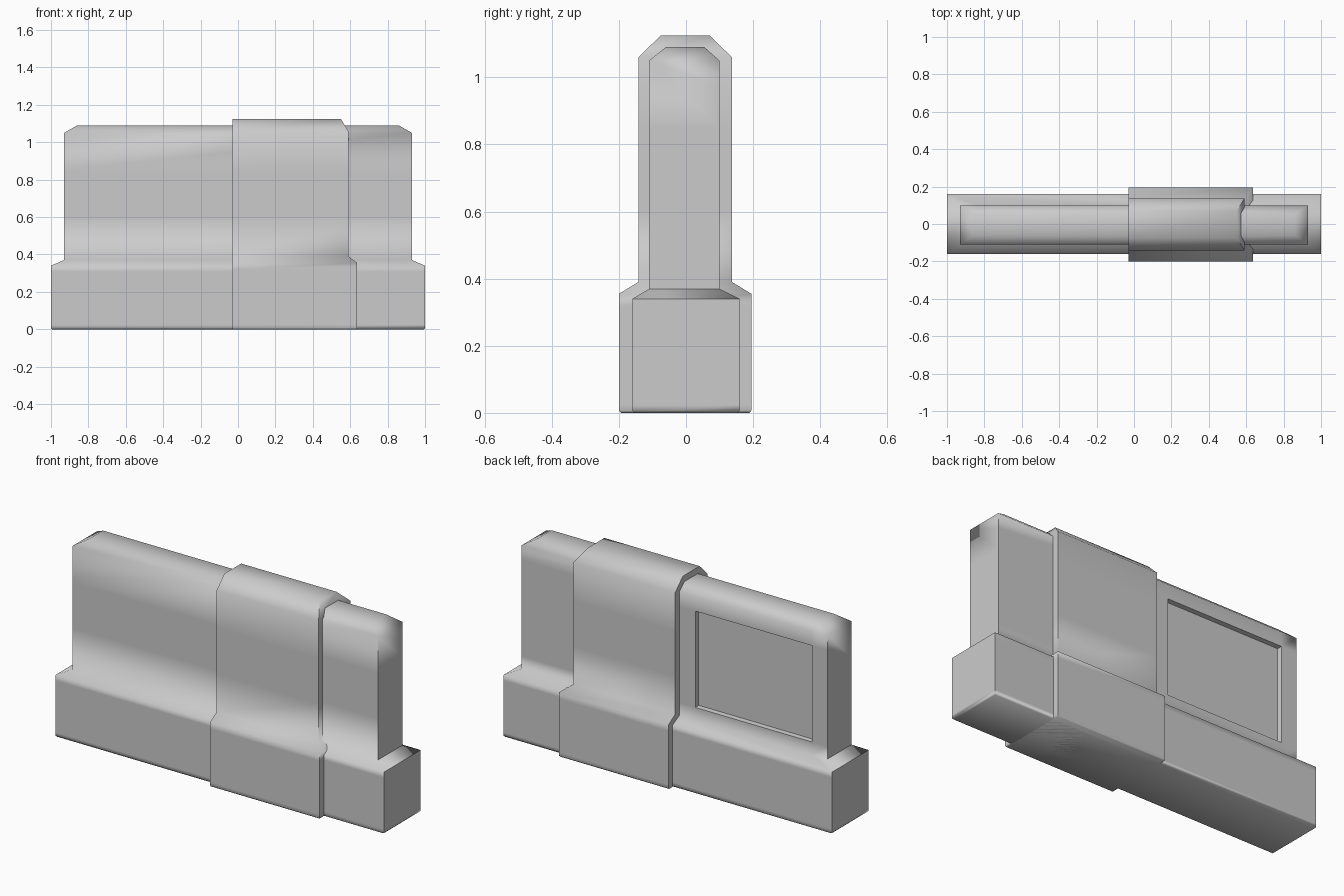
import bpy, bmesh, math
from mathutils import Vector

cube = bpy.data.objects.get("Cube")
if cube:
    bpy.data.objects.remove(cube, do_unlink=True)

concrete = bpy.data.materials.new("concrete_grey")
concrete.use_nodes = True
GREY = (0.6, 0.6, 0.6, 1)
concrete.diffuse_color = GREY
concrete.node_tree.nodes["Principled BSDF"].inputs["Base Color"].default_value = GREY


def stack(rings):
    """Closed solid from rectangular rings (x0, x1, y0, y1, z), bottom to top."""
    bm = bmesh.new()
    loops = [[bm.verts.new((x, y, z)) for x, y in ((x0, y0), (x1, y0), (x1, y1), (x0, y1))]
             for x0, x1, y0, y1, z in rings]
    for low, high in zip(loops, loops[1:]):
        for i in range(4):
            j = (i + 1) % 4
            bm.faces.new((low[i], low[j], high[j], high[i]))
    bm.faces.new(loops[0][::-1])
    bm.faces.new(loops[-1])
    return bm


def finish(bm, name):
    bmesh.ops.recalc_face_normals(bm, faces=bm.faces)
    mesh = bpy.data.meshes.new(name)
    bm.to_mesh(mesh)
    bm.free()
    mesh.materials.append(concrete)
    obj = bpy.data.objects.new(name, mesh)
    bpy.context.collection.objects.link(obj)
    bpy.ops.object.select_all(action='DESELECT')
    obj.select_set(True)
    bpy.context.view_layer.objects.active = obj
    bpy.ops.object.shade_smooth_by_angle(angle=math.radians(65))


# Barrier wall: wide foot, sloped shoulder, upright slab with chamfered top
wall = stack([(-x, x, y0, y1, z) for x, y0, y1, z in (
    (0.994, -0.154, 0.154, 0), (1, -0.16, 0.16, 0.007), (1, -0.16, 0.16, 0.025),
    (1, -0.16, 0.16, 0.31), (1, -0.16, 0.16, 0.34), (0.93, -0.11, 0.10, 0.37),
    (0.93, -0.11, 0.10, 0.6), (0.93, -0.11, 0.10, 0.85),
    (0.93, -0.11, 0.10, 1.05), (0.86, -0.06, 0.055, 1.09))])

# Recessed panel on the back of the slab
PANEL_X, PANEL_Z = (-0.836, -0.127), (0.44, 0.97)


def back_faces():
    wall.normal_update()
    return [f for f in wall.faces if f.normal.y > 0.99 and f.calc_center_median().z > 0.37]


for axis, cuts in ((Vector((1, 0, 0)), PANEL_X), (Vector((0, 0, 1)), PANEL_Z)):
    for cut in cuts:
        faces = back_faces()
        edges = {e for f in faces for e in f.edges}
        verts = {v for f in faces for v in f.verts}
        bmesh.ops.bisect_plane(wall, geom=faces + list(edges) + list(verts),
                               plane_co=axis * cut, plane_no=axis)
panel = [f for f in back_faces()
         if PANEL_X[0] < f.calc_center_median().x < PANEL_X[1]
         and PANEL_Z[0] < f.calc_center_median().z < PANEL_Z[1]]
bmesh.ops.inset_region(wall, faces=panel, thickness=0.003, depth=-0.025, use_even_offset=True)
finish(wall, "barrier_wall")

# Thicker sleeve wrapped around the wall, one end following the slopes
sleeve = stack([(-0.03, x, -y, y - 0.005, z) for x, y, z in (
    (0.632, 0.194, 0), (0.637, 0.2, 0.007), (0.637, 0.2, 0.025),
    (0.637, 0.2, 0.32), (0.637, 0.2, 0.355), (0.59, 0.142, 0.39),
    (0.59, 0.142, 0.6), (0.59, 0.142, 0.85), (0.59, 0.142, 1.06), (0.55, 0.075, 1.125))])
finish(sleeve, "joint_sleeve")
